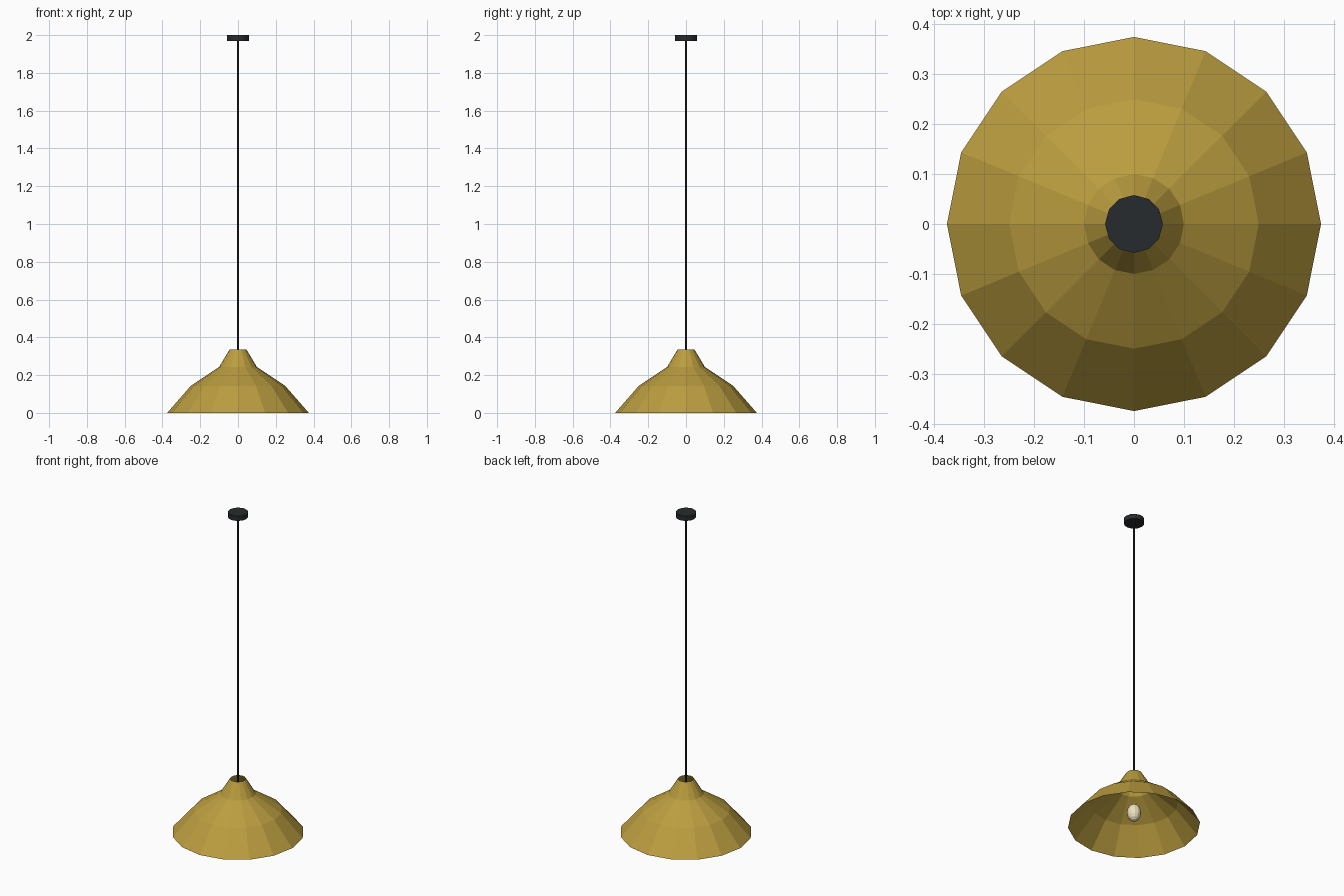
import bpy, bmesh, math

if "Cube" in bpy.data.objects:
    bpy.data.objects.remove(bpy.data.objects["Cube"])


def material(name, color):
    m = bpy.data.materials.new(name)
    m.diffuse_color = color
    m.use_nodes = True
    m.node_tree.nodes["Principled BSDF"].inputs["Base Color"].default_value = m.diffuse_color
    return m


gold = material("brass", (0.50, 0.34, 0.05, 1))
black = material("black", (0.02, 0.024, 0.026, 1))
cream = material("warm_glass", (0.85, 0.76, 0.52, 1))


def lathe(name, profile, sides, mat):
    """Open surface of revolution from (radius, z) points."""
    bm = bmesh.new()
    rings = [[bm.verts.new((r * math.cos(2 * math.pi * i / sides),
                            r * math.sin(2 * math.pi * i / sides), z))
              for i in range(sides)] for r, z in profile]
    for low, high in zip(rings, rings[1:]):
        for i in range(sides):
            j = (i + 1) % sides
            bm.faces.new((low[i], low[j], high[j], high[i]))
    me = bpy.data.meshes.new(name)
    bm.to_mesh(me)
    bm.free()
    ob = bpy.data.objects.new(name, me)
    bpy.context.collection.objects.link(ob)
    me.materials.append(mat)
    return ob


def rod(name, radius, z0, z1, sides, mat):
    bpy.ops.mesh.primitive_cylinder_add(vertices=sides, radius=radius, depth=z1 - z0,
                                        location=(0, 0, (z0 + z1) / 2))
    ob = bpy.context.object
    ob.name = name
    ob.data.materials.append(mat)
    return ob


# Thin faceted shade, open at both ends
lathe("shade", [(0.375, 0), (0.25, 0.143), (0.1, 0.243), (0.045, 0.335)], 16, gold)

# Cord and ceiling canopy
rod("cord", 0.006, 0.30, 1.98, 8, black)
rod("ceiling_canopy", 0.058, 1.97, 2.0, 12, black)

# Slightly elongated bulb
bpy.ops.mesh.primitive_uv_sphere_add(segments=12, ring_count=8, radius=0.04, location=(0, 0, 0.08))
bulb = bpy.context.object
bulb.name = "bulb"
bulb.scale = (1, 1, 1.35)
bulb.data.materials.append(cream)
